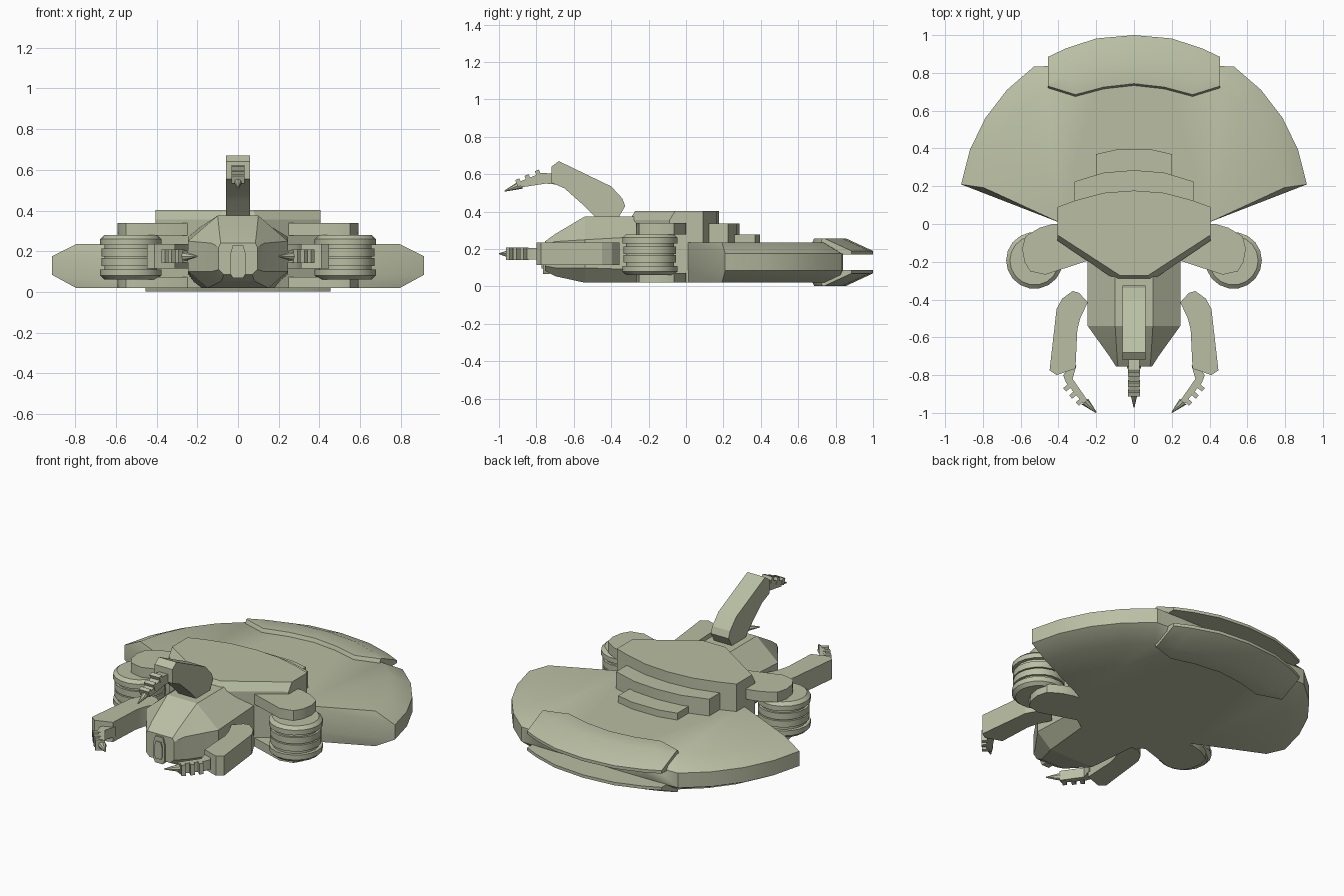
import bpy, bmesh, math
from mathutils import Vector

cube = bpy.data.objects.get("Cube")
if cube:
    bpy.data.objects.remove(cube)

COLOUR = (0.49, 0.52, 0.37, 1)
mat = bpy.data.materials.new("pale olive hull")
mat.use_nodes = True
mat.diffuse_color = COLOUR
bsdf = mat.node_tree.nodes["Principled BSDF"]
bsdf.inputs["Base Color"].default_value = COLOUR
bsdf.inputs["Roughness"].default_value = 0.7


def loft(name, rings, angle=32):
    """Closed solid through rings with equal point counts."""
    bm = bmesh.new()
    loops = [[bm.verts.new(p) for p in ring] for ring in rings]
    n = len(loops[0])
    for a, b in zip(loops, loops[1:]):
        for i in range(n):
            j = (i + 1) % n
            bm.faces.new((a[i], a[j], b[j], b[i]))
    caps = [bm.faces.new(loops[0]), bm.faces.new(loops[-1])]
    bmesh.ops.recalc_face_normals(bm, faces=bm.faces)
    bmesh.ops.triangulate(bm, faces=[f for f in caps if len(f.verts) > 4])
    mesh = bpy.data.meshes.new(name)
    bm.to_mesh(mesh)
    bm.free()
    mesh.materials.append(mat)
    ob = bpy.data.objects.new(name, mesh)
    bpy.context.collection.objects.link(ob)
    bpy.ops.object.select_all(action='DESELECT')
    ob.select_set(True)
    bpy.context.view_layer.objects.active = ob
    bpy.ops.object.shade_smooth_by_angle(angle=math.radians(angle))
    return ob


def sym(half):
    """Mirror a half outline across the first coordinate."""
    return half + [(-x, y) for x, y in reversed(half) if x > 0]


def flat(outline, z):
    return [(x, y, z) for x, y in outline]


def slab(name, outline, z0, z1):
    return loft(name, [flat(outline, z0), flat(outline, z1)])


# Fan-shaped rear saucer
CY, R = 0.075, 0.925
arc = [math.radians(90 - 11.66 * k) for k in range(8)]


def fan(scale, limit):
    pts = [(R * scale * math.cos(a) if i else 0, min(CY + R * scale * math.sin(a), limit))
           for i, a in enumerate(arc)]
    return sym(pts + [(0.40, 0.01)])


rim, inner = fan(1, 0.84), fan(0.87, 0.82)
loft("saucer", [flat(inner, 0.02), flat(rim, 0.085), flat(rim, 0.175), flat(inner, 0.235)], 36)

# Upper and lower rear armour plates
back = [(0, 1.0), (0.2, 0.982), (0.36, 0.93), (0.455, 0.885)]
front = [(0.455, 0.70), (0.31, 0.655), (0.16, 0.695), (0, 0.713)]
outer = sym(back + front)
crown = sym([(x, y - 0.145) for x, y in back] + [(x, y + 0.03) for x, y in front])
for name, levels in (("upper_rear_plate", (0.172, 0.19, 0.257)),
                     ("lower_rear_plate", (0.088, 0.07, 0.003))):
    loft(name, [flat(outer, levels[0]), flat(outer, levels[1]), flat(crown, levels[2])])

# Command deck with two rear steps
stern = [(0, 0.177), (0.16, 0.165), (0.31, 0.125), (0.405, 0.09)]
lower = sym(stern + [(0.405, -0.088), (0.09, -0.302)])
upper = sym(stern + [(0.405, -0.058), (0.075, -0.272)])
loft("deck", [flat(lower, 0.02), flat(lower, 0.355), flat(upper, 0.403)], 25)
slab("deck_step_middle", sym([(0, 0.285), (0.16, 0.272), (0.315, 0.225), (0.315, 0)]), 0.1, 0.338)
slab("deck_step_rear", sym([(0.09, 0.395), (0.2, 0.37), (0.2, 0)]), 0.1, 0.277)

# Faceted forward hull: y, top width and height, side width, shoulder, chine, keel width and height
sections = [(0.0, 0.10, 0.375, 0.245, 0.28, 0.08, 0.20, 0.02),
            (-0.54, 0.10, 0.375, 0.245, 0.25, 0.10, 0.15, 0.02),
            (-0.70, 0.09, 0.28, 0.13, 0.24, 0.10, 0.08, 0.055),
            (-0.755, 0.085, 0.24, 0.095, 0.22, 0.11, 0.07, 0.085)]
loft("forward_hull", [[(x, y, z) for x, z in sym([(wt, zt), (ws, zs), (ws, zc), (wk, zk)])]
                      for y, wt, zt, ws, zs, zc, wk, zk in sections], 12)

# Nose hatch in two layers
hatch = sym([(0.025, 0.23), (0.038, 0.185), (0.038, 0.09), (0.025, 0.068)])
for name, s, y in (("nose_hatch_frame", 1, -0.765), ("nose_hatch_panel", 0.65, -0.772)):
    pts = [(x * s, 0.15 + (z - 0.15) * s) for x, z in hatch]
    loft(name, [[(x, -0.73, z) for x, z in pts], [(x, y, z) for x, z in pts]])


# Engine drums held between two mounting plates
def ring(cx, cy, r, z, n=18):
    return [(cx + r * math.cos(math.tau * i / n), cy + r * math.sin(math.tau * i / n), z)
            for i in range(n)]


mount = [(0.2, 0), (0.43, 0), (0.5, -0.02), (0.575, -0.065), (0.592, -0.13),
         (0.58, -0.2), (0.55, -0.25), (0.47, -0.268), (0.2, -0.18)]
drum = [(0.062, 0.13), (0.08, 0.15), (0.11, 0.15), (0.11, 0.13), (0.128, 0.13), (0.128, 0.143)]
drum += [(0.167, 0.143), (0.167, 0.13), (0.17, 0.13)]
drum += [(0.341 - z, r) for z, r in reversed(drum)]
for side, s in (("left", 1), ("right", -1)):
    outline = [(s * x, y) for x, y in mount]
    slab(side + "_upper_mount", outline, 0.278, 0.34)
    slab(side + "_lower_mount", outline, 0.02, 0.073)
    loft(side + "_engine_drum", [ring(s * 0.527, -0.193, r, z) for z, r in drum])


# Weapon arms: flat profiles thickened across their own plane
def weapon(name, place, arm, gun, tip, ribs, along):
    def plate(part, pts, half):
        loft(name + part, [[place(u, v, w) for u, v in pts] for w in (-half, half)], 20)

    plate("_arm", arm, 0.06)
    plate("_gun", gun, 0.03)
    d = Vector(along).normalized()
    n = Vector((-d.y, d.x))
    for k, rib in enumerate(ribs):
        c = Vector(rib)
        plate(f"_rib_{k + 1}", [tuple(c + d * a * 0.012 + n * b * 0.02)
                                for a, b in ((-1, -1), (1, -1), (1, 1), (-1, 1))], 0.033)
    base, end = Vector(tip[0]), Vector(tip[1])
    rings = []
    for c, r in ((base, 0.023), (end, 0.003)):
        rings.append([place(*(c + n * r * math.cos(math.tau * i / 8)),
                            r * math.sin(math.tau * i / 8)) for i in range(8)])
    loft(name + "_muzzle", rings)


weapon("top_weapon", lambda u, v, w: (w, u, v),
       [(-0.485, 0.37), (-0.36, 0.37), (-0.325, 0.43), (-0.34, 0.47), (-0.40, 0.535),
        (-0.68, 0.67), (-0.72, 0.64), (-0.72, 0.555), (-0.65, 0.525), (-0.56, 0.445)],
       [(-0.69, 0.545), (-0.69, 0.60), (-0.77, 0.608), (-0.89, 0.56), (-0.88, 0.53), (-0.75, 0.55)],
       ((-0.88, 0.545), (-0.97, 0.51)),
       [(-0.895, 0.555), (-0.845, 0.577), (-0.79, 0.602)], (-0.9, 0.4 - 0.75))

for side, s in (("left", 1), ("right", -1)):
    weapon(side + "_weapon", lambda u, v, w, s=s: (s * u, v, 0.175 + w),
           [(0.245, -0.415), (0.29, -0.365), (0.325, -0.355), (0.38, -0.395), (0.41, -0.45),
            (0.447, -0.775), (0.41, -0.80), (0.31, -0.765), (0.30, -0.56), (0.285, -0.50)],
           [(0.34, -0.75), (0.375, -0.80), (0.36, -0.84), (0.27, -0.95), (0.245, -0.935),
            (0.325, -0.82), (0.305, -0.75)],
           ((0.26, -0.94), (0.20, -0.998)),
           [(0.352, -0.865), (0.32, -0.903), (0.285, -0.94)], (-0.65, -0.76))
